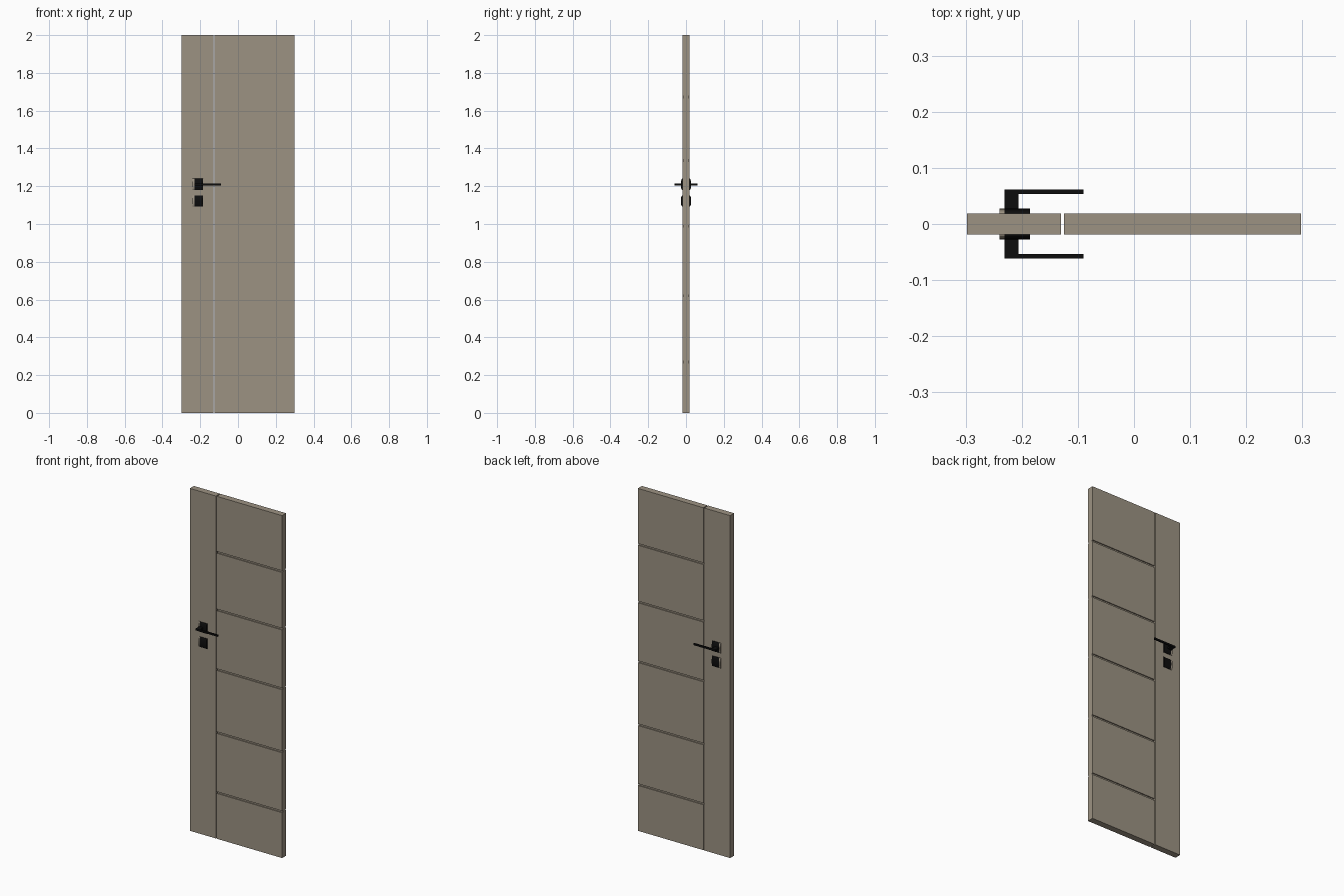
import bpy, bmesh, math

if "Cube" in bpy.data.objects:
    bpy.data.objects.remove(bpy.data.objects["Cube"])


def material(name, rgb):
    m = bpy.data.materials.new(name)
    m.diffuse_color = (*rgb, 1)
    m.use_nodes = True
    m.node_tree.nodes["Principled BSDF"].inputs["Base Color"].default_value = m.diffuse_color
    return m


taupe = material("taupe wood", (0.335, 0.29, 0.226))
black = material("black metal", (0.004, 0.004, 0.004))


def extrude_x(name, profile, x0, x1, mat):
    """Extrude a (y, z) outline along x."""
    bm = bmesh.new()
    face = bm.faces.new([bm.verts.new((x0, y, z)) for y, z in profile])
    res = bmesh.ops.extrude_face_region(bm, geom=[face])
    verts = [g for g in res["geom"] if isinstance(g, bmesh.types.BMVert)]
    bmesh.ops.translate(bm, verts=verts, vec=(x1 - x0, 0, 0))
    bmesh.ops.recalc_face_normals(bm, faces=bm.faces)
    me = bpy.data.meshes.new(name)
    bm.to_mesh(me)
    bm.free()
    me.materials.append(mat)
    ob = bpy.data.objects.new(name, me)
    bpy.context.collection.objects.link(ob)
    return ob


def box(name, x0, x1, y0, y1, z0, z1, mat):
    return extrude_x(name, [(y0, z0), (y1, z0), (y1, z1), (y0, z1)], x0, x1, mat)


T = 0.0185  # half thickness of the door

# Lock stile, separated from the panel by a narrow gap
box("lock_stile", -0.298, -0.130, -T, T, 0, 2, taupe)

# Wide panel with horizontal grooves on both faces
side = [(T, 0)]
for z in (0.27, 0.62, 0.988, 1.337, 1.673):
    side += [(T, z - 0.005), (T - 0.006, z - 0.005),
             (T - 0.006, z + 0.005), (T, z + 0.005)]
side.append((T, 2))
extrude_x("grooved_panel", side + [(-y, z) for y, z in reversed(side)],
          -0.125, 0.298, taupe)

for s, label in ((-1, "front"), (1, "back")):
    # Bowed rose plates, each with a taupe strip on the outer edge
    for zc, part in ((1.21, "handle_rose"), (1.122, "lock_rose")):
        arc = [(s * (T - 0.001), zc - 0.03)]
        for i in range(13):
            a = math.pi * i / 12
            arc.append((s * (T + 0.001 + 0.008 * math.sin(a)), zc - 0.03 * math.cos(a)))
        arc.append((s * (T - 0.001), zc + 0.03))
        extrude_x(f"{label}_{part}", arc, -0.231, -0.185, black)
        extrude_x(f"{label}_{part}_strip", arc, -0.240, -0.231, taupe)
    # Flat lever: neck and arm
    y = sorted((s * T, s * 0.0615))
    box(f"{label}_lever_neck", -0.231, -0.206, *y, 1.205, 1.215, black)
    y = sorted((s * 0.0535, s * 0.0615))
    box(f"{label}_lever_arm", -0.206, -0.09, *y, 1.205, 1.215, black)
